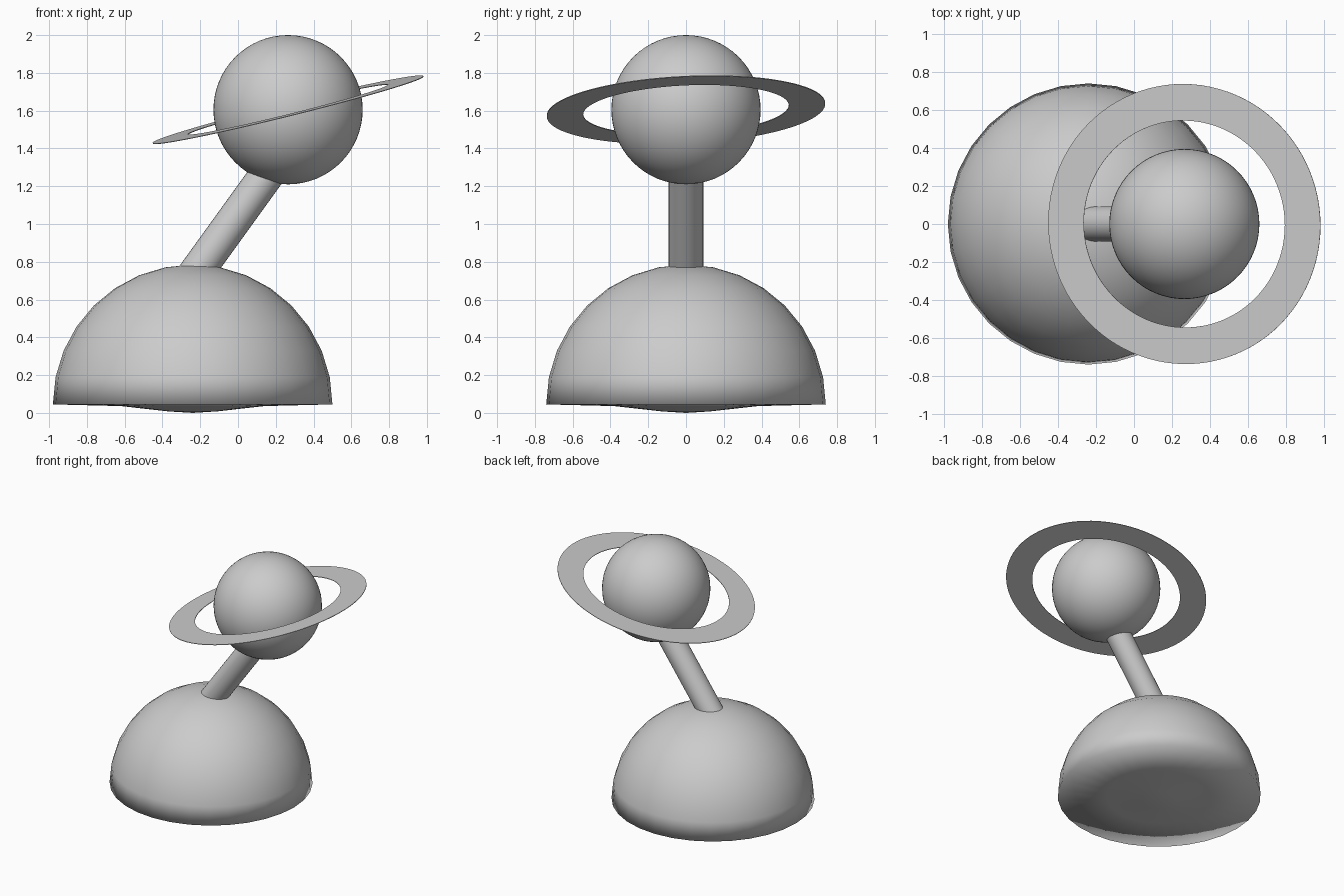
import bpy, bmesh, math
from mathutils import Vector, Matrix

cube = bpy.data.objects.get("Cube")
if cube:
    bpy.data.objects.remove(cube, do_unlink=True)

grey = bpy.data.materials.new("plain grey")
grey.use_nodes = True
colour = (0.6, 0.6, 0.6, 1)
grey.diffuse_color = colour
grey.node_tree.nodes["Principled BSDF"].inputs["Base Color"].default_value = colour


def finish(bm, name, sharp_angle=None):
    """Turn a bmesh into a smooth-shaded grey object."""
    bmesh.ops.remove_doubles(bm, verts=bm.verts, dist=0.0005)
    mesh = bpy.data.meshes.new(name)
    for face in bm.faces:
        face.smooth = True
    if sharp_angle:
        for edge in bm.edges:
            edge.smooth = edge.calc_face_angle(0) < sharp_angle
    bm.to_mesh(mesh)
    bm.free()
    mesh.materials.append(grey)
    obj = bpy.data.objects.new(name, mesh)
    bpy.context.collection.objects.link(obj)
    return obj


def lathe(name, profile, segments, sharp_angle=None):
    """Spin an (r, z) profile around the z axis."""
    bm = bmesh.new()
    verts = [bm.verts.new((r, 0, z)) for r, z in profile]
    edges = [bm.edges.new(pair) for pair in zip(verts, verts[1:])]
    bmesh.ops.spin(bm, geom=verts + edges, cent=(0, 0, 0), axis=(0, 0, 1),
                   angle=math.tau, steps=segments, use_duplicate=False)
    bmesh.ops.remove_doubles(bm, verts=bm.verts, dist=0.0005)
    bmesh.ops.recalc_face_normals(bm, faces=bm.faces)
    return finish(bm, name, sharp_angle)


# Domed base with a shallow bulge underneath
radius, rim = 0.74, 0.045
arc = [(radius * math.cos(a), rim + radius * math.sin(a))
       for a in (i * math.pi / 16 for i in range(9))]
underside = [(0, 0), (0.13, 0.008), (0.38, 0.036)]
base = lathe("domed_base", underside + arc, 32)
base.location.x = -0.24

# Slanted stem, both ends buried
bottom, top = Vector((-0.325, 0, 0.6)), Vector((0.2, 0, 1.327))
axis = top - bottom
r, half = 0.092, axis.length / 2
stem = lathe("stem", [(0, -half), (r, -half), (r, half), (0, half)], 32, math.radians(40))
stem.location = (bottom + top) / 2
stem.rotation_euler = axis.to_track_quat("Z", "Y").to_euler()

# Planet
centre = Vector((0.265, 0, 1.605))
bm = bmesh.new()
bmesh.ops.create_uvsphere(bm, u_segments=64, v_segments=32, radius=0.395)
planet = finish(bm, "planet")
planet.location = centre

# Thin tilted ring around the planet
t = 0.002
ring = lathe("planet_ring", [(0.545, -t), (0.738, -t), (0.738, t), (0.545, t), (0.545, -t)],
             96, math.radians(40))
ring.location = centre
ring.rotation_euler = Vector((-0.2474, -0.0475, 1)).to_track_quat("Z", "Y").to_euler()
